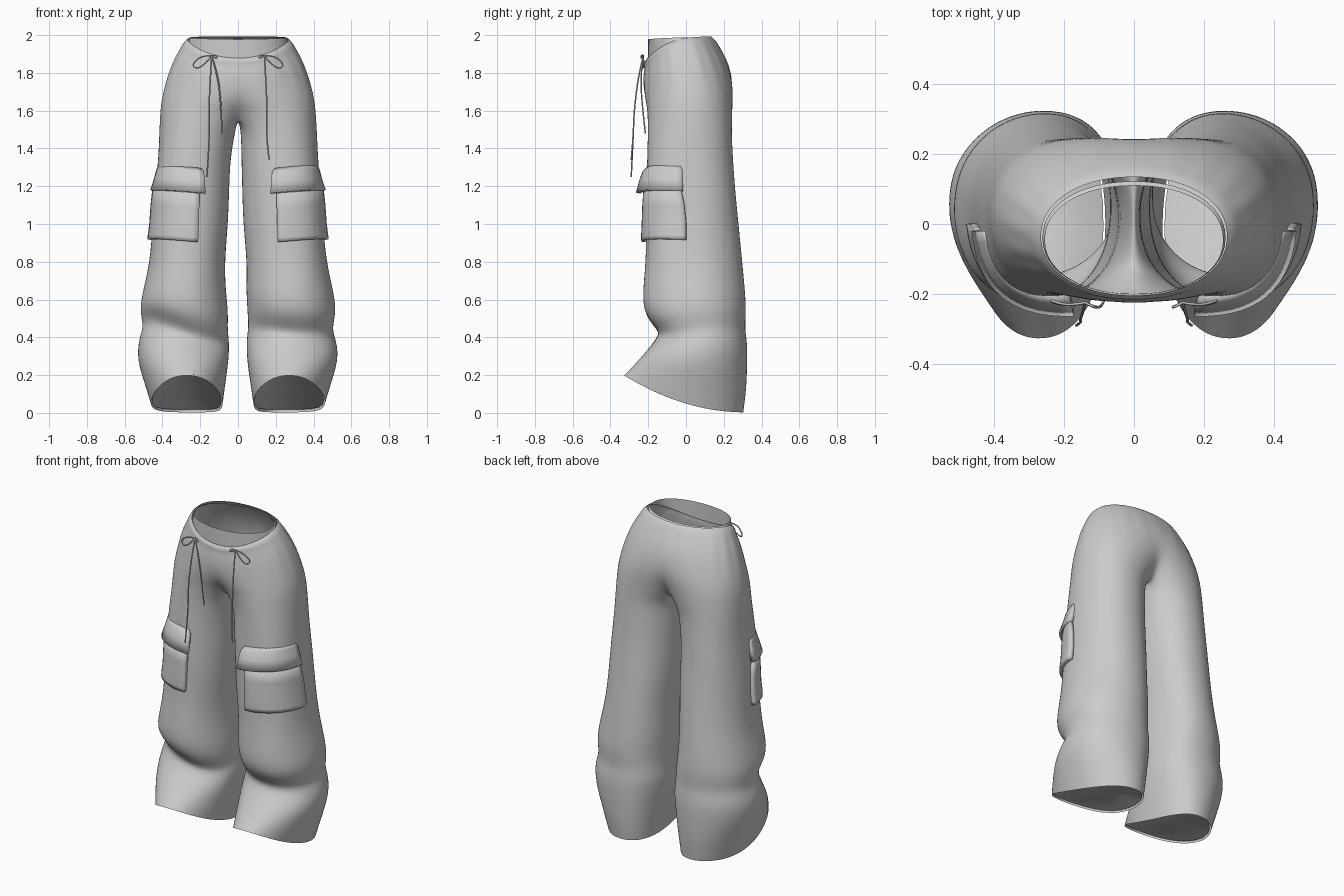
import bpy, math
from math import sin, cos, pi, radians
from mathutils import Vector

if "Cube" in bpy.data.objects:
    bpy.data.objects.remove(bpy.data.objects["Cube"])

N_OUT, N_IN = 20, 6


def spow(v, e=0.94):
    return math.copysign(abs(v) ** e, v)


def make(name, verts, faces, subdiv=0, angle=60):
    me = bpy.data.meshes.new(name)
    me.from_pydata([tuple(v) for v in verts], [], faces)
    ob = bpy.data.objects.new(name, me)
    bpy.context.collection.objects.link(ob)
    bpy.ops.object.select_all(action='DESELECT')
    ob.select_set(True)
    bpy.context.view_layer.objects.active = ob
    bpy.ops.object.mode_set(mode='EDIT')
    bpy.ops.mesh.select_all(action='SELECT')
    bpy.ops.mesh.remove_doubles(threshold=0.0005)
    bpy.ops.mesh.normals_make_consistent(inside=False)
    bpy.ops.object.mode_set(mode='OBJECT')
    bpy.ops.object.shade_smooth_by_angle(angle=radians(angle))
    if subdiv:
        m = ob.modifiers.new("smooth", 'SUBSURF')
        m.levels = m.render_levels = subdiv
    return ob


# Hip rings: half width, front y, back y, front z, back z, wrap angle, gather depth
hips = [
    (0.267, -0.205, 0.135, 1.878, 1.992, 0, 0),
    (0.288, -0.219, 0.155, 1.862, 1.975, 0, 0),
    (0.303, -0.215, 0.172, 1.840, 1.948, 0, 0.003),
    (0.345, -0.226, 0.217, 1.790, 1.870, 0, 0.005),
    (0.380, -0.226, 0.248, 1.710, 1.770, 4, 0.002),
    (0.408, -0.215, 0.254, 1.630, 1.660, 24, 0),
    (0.415, -0.205, 0.247, 1.565, 1.560, 52, 0),
]
# Leg rings: inner x, outer x, front y, back y, front z, back z, sideways tilt (left, right)
legs = [
    (0.014, 0.418, -0.203, 0.243, 1.49, 1.49, 0, 0),
    (0.030, 0.424, -0.207, 0.250, 1.35, 1.35, 0, 0),
    (0.036, 0.440, -0.212, 0.262, 1.18, 1.18, 0, 0),
    (0.040, 0.452, -0.212, 0.280, 1.00, 1.00, 0, 0),
    (0.060, 0.468, -0.214, 0.300, 0.80, 0.80, 0, 0),
    (0.055, 0.504, -0.232, 0.313, 0.64, 0.66, 0.12, 0),
    (0.050, 0.526, -0.226, 0.322, 0.52, 0.54, 0.28, -0.05),
    (0.055, 0.498, -0.140, 0.312, 0.440, 0.45, 0.36, -0.1),
    (0.044, 0.526, -0.152, 0.326, 0.395, 0.38, 0.25, -0.1),
    (0.046, 0.536, -0.225, 0.327, 0.310, 0.27, 0.05, 0),
    (0.066, 0.492, -0.295, 0.322, 0.235, 0.12, 0, 0),
    (0.080, 0.462, -0.330, 0.306, 0.200, 0.003, 0, 0),
]
PHI = radians(52)


def ring_z(y, yf, yb, zf, zb, e=2):
    t = max(0, min(1, (y - yf) / (yb - yf)))
    return zf + (zb - zf) * (1 - (1 - t) ** e)


def hip_ring(s, xo, yf, yb, zf, zb, deg, gather):
    phi = radians(deg)
    k = spow(sin(phi))
    a = xo / (1 + k)
    pts = []
    for i in range(N_OUT + 1):
        th = -pi / 2 - phi + (pi + 2 * phi) * i / N_OUT
        g = 1 + gather * 3 * cos(i * pi)
        x = a * k + a * spow(cos(th)) * g
        if i in (0, N_OUT):
            x = 0
        y = (yf + yb) / 2 + (yb - yf) / 2 * spow(sin(th)) * g
        pts.append(Vector((s * x, y, ring_z(y, yf, yb, zf, zb, 3.0))))
    return pts


def leg_ring(s, xi, xo, yf, yb, zf, zb, tl, tr):
    pts = []
    if 0.6 < zf < 1.4:
        xi += 0.010 if s < 0 else -0.014
    skew = 0.03 * max(0, min(1, (1.2 - zf) / 0.6))
    cx, a = (xi + xo) / 2, (xo - xi) / 2
    for i in range(N_OUT + N_IN):
        if i <= N_OUT:
            th = -pi / 2 - PHI + (pi + 2 * PHI) * i / N_OUT
        else:
            th = pi / 2 + PHI + (pi - 2 * PHI) * (i - N_OUT) / N_IN
        # fuller front outer corner behind the pockets
        e = 0.82 if 0.7 < zf < 1.4 and sin(th) < 0 < cos(th) else 0.94
        y = (yf + yb) / 2 + (yb - yf) / 2 * spow(sin(th), e)
        w = 1 + 0.008 * sin(3 * th + 9 * zf + s)
        x = cx + a * spow(cos(th), e) * w - skew * max(0, sin(th)) ** 2
        x = max(x, xi)
        front = max(0.0, -sin(th)) ** 0.5
        z = ring_z(y, yf, yb, zf, zb) + (tl if s < 0 else tr) * (x - cx) * front
        pts.append(Vector((s * x, y, z)))
    return pts


# Trousers: seat splitting into two baggy legs
verts, faces = [], []
for s in (-1, 1):
    rows = [hip_ring(s, *h) for h in hips]
    p, q = rows[-1][-1], rows[-1][0]
    for j in range(1, N_IN):
        v = p.lerp(q, j / N_IN)
        v.x = 0
        rows[-1].append(v)
    rows += [leg_ring(s, *r) for r in legs]
    starts = []
    for r in rows:
        starts.append(len(verts))
        verts += r
    for k in range(len(rows) - 1):
        A, B = starts[k], starts[k + 1]
        full = k >= len(hips) - 1
        n = N_OUT + N_IN if full else N_OUT
        for i in range(n):
            j = (i + 1) % n if full else i + 1
            faces.append((A + i, A + j, B + j, B + i))
make("trousers", verts, faces, subdiv=2, angle=180)

# Recessed lining closing each hem
for s, side in ((-1, "left"), (1, "right")):
    ring = leg_ring(s, *legs[-1])
    mid = sum(ring, Vector()) / len(ring)
    n = len(ring)
    verts = []
    for f, up in ((0.965, 0.012), (0.6, 0.035)):
        verts += [mid.lerp(v, f) + Vector((0, 0, up)) for v in ring]
    verts.append(mid + Vector((0, 0, 0.045)))
    faces = []
    for i in range(n):
        j = (i + 1) % n
        faces += [(i, n + i, n + j, j), (n + i, 2 * n, n + j)]
    ob = make(side + "_hem_lining", verts, faces)
    if sum(p.normal.z for p in ob.data.polygons) > 0:
        ob.data.flip_normals()

# Inner waistband standing level behind the dipped front rim
verts = []
for xo, yf, yb, zf, zb in [(0.255, -0.200, 0.110, 1.978, 1.988),
                           (0.262, -0.201, 0.122, 1.870, 1.980)]:
    for i in range(48):
        th = 2 * pi * i / 48 - pi / 2
        y = (yf + yb) / 2 + (yb - yf) / 2 * spow(sin(th))
        verts.append((xo * spow(cos(th)), y, ring_z(y, yf, yb, zf, zb, 3.0)))
faces = [(i, (i + 1) % 48, 48 + (i + 1) % 48, 48 + i) for i in range(48)]
make("inner_waistband", verts, faces)


# Cargo pockets: patches wrapped round the front outer corner of each leg
def patch(name, s, rows, thick):
    verts, faces, n = [], [], 14
    for z, xi, xo, yf, yo in rows:
        a, b, c = Vector((xi, yf)), Vector((xo - 0.025, yf - 0.01)), Vector((xo, yo))
        for i in range(n + 1):
            t = i / n
            v = a * (1 - t) ** 2 + b * 2 * t * (1 - t) + c * t * t
            verts.append((s * v.x, v.y, z + 0.008 * sin(pi * t) - 0.014 * (1 - t)))
    for k in range(len(rows) - 1):
        for i in range(n):
            A = k * (n + 1) + i
            faces.append((A, A + n + 1, A + n + 2, A + 1))
    ob = make(name, verts, faces, angle=40)
    if sum(p.normal.y for p in ob.data.polygons) > 0:
        ob.data.flip_normals()
    m = ob.modifiers.new("thickness", 'SOLIDIFY')
    m.thickness, m.offset = thick, -1


for s, side in ((-1, "left"), (1, "right")):
    patch(side + "_pocket", s, [
        (1.20, 0.205, 0.452, -0.225, -0.03),
        (1.10, 0.205, 0.463, -0.232, -0.01),
        (1.00, 0.208, 0.470, -0.235, 0.0),
        (0.94, 0.210, 0.478, -0.238, 0.0),
        (0.918, 0.212, 0.480, -0.236, 0.0)], 0.025)
    patch(side + "_pocket_flap", s, [
        (1.310, 0.195, 0.422, -0.208, -0.03),
        (1.290, 0.180, 0.432, -0.230, -0.02),
        (1.240, 0.175, 0.445, -0.248, -0.02),
        (1.180, 0.172, 0.465, -0.264, -0.02)], 0.025)


# Drawstrings: bow loops and hanging ends
def cord(name, pts):
    cu = bpy.data.curves.new(name, 'CURVE')
    cu.dimensions = '3D'
    cu.bevel_depth, cu.bevel_resolution, cu.resolution_u = 0.004, 1, 6
    sp = cu.splines.new('NURBS')
    sp.points.add(len(pts) - 1)
    for p, c in zip(sp.points, pts):
        p.co = (*c, 1)
    sp.order_u, sp.use_endpoint_u = 3, True
    ob = bpy.data.objects.new(name, cu)
    bpy.context.collection.objects.link(ob)


for s, side, low in ((-1, "left", 1.25), (1, "right", 1.34)):
    k = (s * 0.14, -0.225, 1.89)
    cord(side + "_bow_outer", [k, (s * .19, -.235, 1.895), (s * .25, -.215, 1.84),
                               (s * .20, -.235, 1.815), k])
    cord(side + "_bow_inner", [k, (s * .12, -.235, 1.90), (s * .105, -.24, 1.87), k])
    cord(side + "_long_end", [k, (s * .145, -.25, 1.8), (s * .155, -.275, 1.6),
                              (s * .15, -.28, 1.45), (s * .165, -.29, low)])
cord("left_short_end", [(-.14, -.225, 1.89), (-.11, -.24, 1.8), (-.09, -.235, 1.65), (-.085, -.215, 1.48)])
